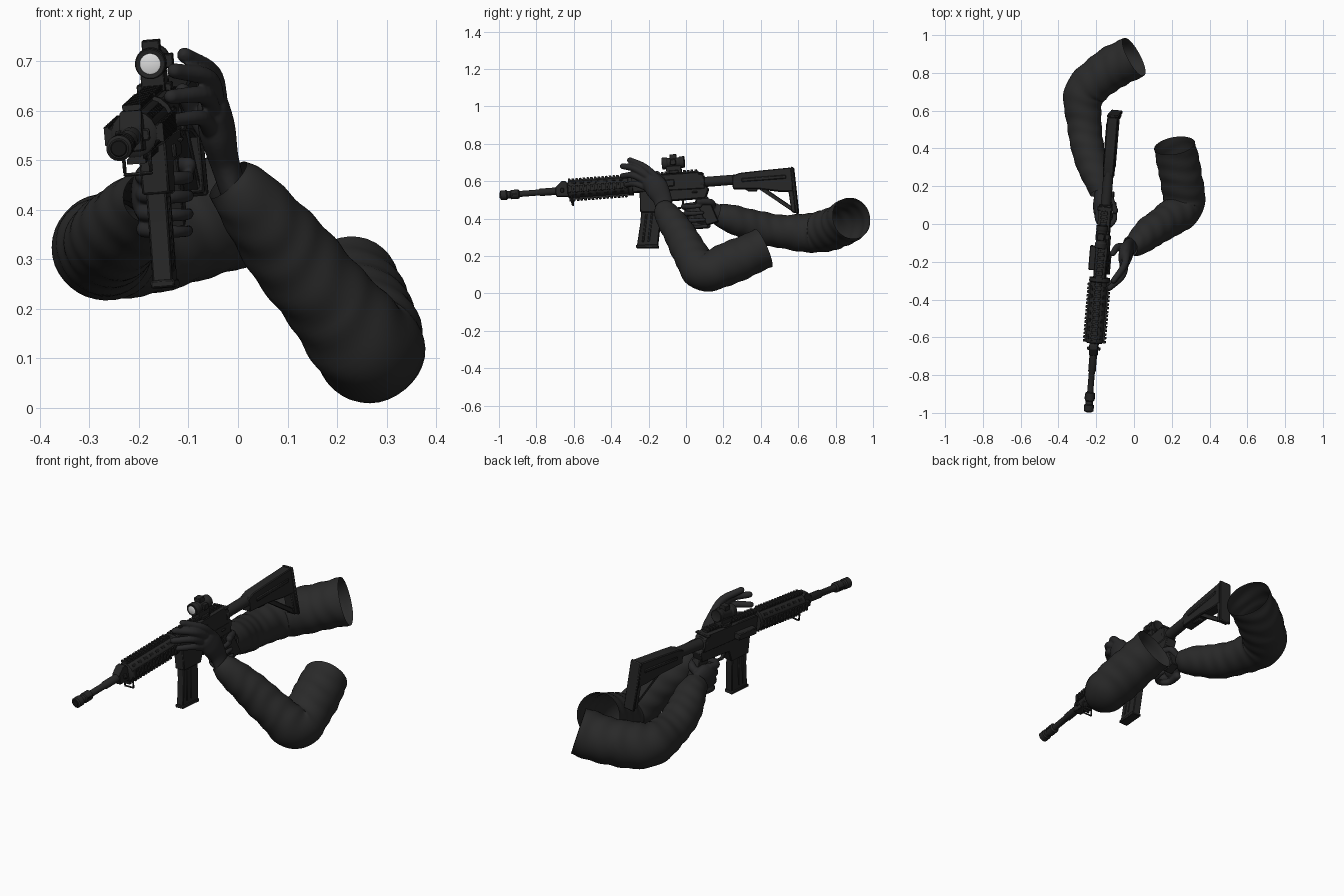
import bpy, bmesh, math
from mathutils import Vector, Matrix

if "Cube" in bpy.data.objects:
    bpy.data.objects.remove(bpy.data.objects["Cube"])

def mat(name, c):
    m = bpy.data.materials.new(name)
    m.diffuse_color = (*c, 1)
    m.use_nodes = True
    m.node_tree.nodes["Principled BSDF"].inputs["Base Color"].default_value = m.diffuse_color
    return m

METAL = mat("gun black", (0.019, 0.019, 0.019))
CLOTH = mat("sleeve charcoal", (0.023, 0.023, 0.023))
GLOVE = mat("glove charcoal", (0.021, 0.021, 0.022))
DARK = mat("vent black", (0.008, 0.008, 0.008))
GLASS = mat("lens pale grey", (0.75, 0.75, 0.75))

# rifle frame: local y runs along the barrel axis, muzzle at -y
Y = Vector((.083, 1, .077)).normalized()
Z = Vector((-.09, -.07, 1))
Z = (Z - Y * Z.dot(Y)).normalized()
GUN = Matrix.Translation((-.158, 0, .6)) @ Matrix((Y.cross(Z), Y, Z)).transposed().to_4x4()

def finish(name, bm, m, world=None, bevel=0):
    bmesh.ops.recalc_face_normals(bm, faces=bm.faces)
    me = bpy.data.meshes.new(name)
    bm.to_mesh(me)
    bm.free()
    me.materials.append(m)
    o = bpy.data.objects.new(name, me)
    bpy.context.collection.objects.link(o)
    if world:
        o.matrix_world = world
    bpy.ops.object.select_all(action='DESELECT')
    o.select_set(True)
    bpy.context.view_layer.objects.active = o
    bpy.ops.object.shade_smooth_by_angle(angle=math.radians(40))
    if bevel:
        b = o.modifiers.new("bevel", 'BEVEL')
        b.width, b.segments, b.limit_method = bevel, 1, 'ANGLE'
    return o

def box(bm, x0, x1, y0, y1, z0, z1):
    s = Matrix.Diagonal((x1 - x0, y1 - y0, z1 - z0, 1))
    c = Matrix.Translation(((x0 + x1) / 2, (y0 + y1) / 2, (z0 + z1) / 2))
    bmesh.ops.create_cube(bm, size=1, matrix=c @ s)

def lathe(bm, prof, x=0, z=0, n=20):
    """Revolve (y, radius) pairs around a line parallel to y."""
    rings = [[bm.verts.new((x + r * math.cos(2 * math.pi * (i + .5) / n), y,
                            z + r * math.sin(2 * math.pi * (i + .5) / n))) for i in range(n)] for y, r in prof]
    skin(bm, rings)
    bm.faces.new(rings[0])
    bm.faces.new(rings[-1])

def skin(bm, rings):
    for a, b in zip(rings, rings[1:]):
        for i in range(len(a)):
            j = (i + 1) % len(a)
            bm.faces.new((a[i], a[j], b[j], b[i]))

def plate(bm, pts, w, x=0):
    """Extrude a (y, z) outline across x."""
    a, b = [[bm.verts.new((x + s * w, y, z)) for y, z in pts] for s in (-1, 1)]
    skin(bm, [a, b])
    bm.faces.new(a)
    bm.faces.new(b)

def tube(bm, pts, n=14, sub=6, flat=1, ref=(0, 0, 1), fold=0, cap=True):
    """Sweep a round section along a smooth path of (x, y, z, radius)."""
    P = [Vector(p) for p in pts]
    P = [P[0] * 2 - P[1]] + P + [P[-1] * 2 - P[-2]]
    S = []
    for k in range(1, len(P) - 2):
        a, b, c, d = P[k - 1:k + 3]
        for i in range(sub + (k == len(P) - 3)):
            t = i / sub
            S.append(.5 * (2 * b + (c - a) * t + (2 * a - 5 * b + 4 * c - d) * t * t
                           + (3 * b - a - 3 * c + d) * t ** 3))
    C = [(s.to_3d(), s.w) for s in S]
    T = [(C[min(i + 1, len(C) - 1)][0] - C[max(i - 1, 0)][0]).normalized() for i in range(len(C))]
    if cap:  # rounded ends
        for end, sg in ((0, -1), (-1, 1)):
            (c, r), t = C[end], T[end]
            for a in (.5, 1.0, 1.4):
                e = (c + t * sg * r * math.sin(a) * flat, r * math.cos(a))
                at = 0 if sg < 0 else len(C)
                C.insert(at, e)
                T.insert(at, t)
    rings, s, prev = [], 0, C[0][0]
    for (c, r), t in zip(C, T):
        s += (c - prev).length
        prev = c
        u = (Vector(ref) - t * t.dot(Vector(ref))).normalized()
        v = t.cross(u)
        ring = []
        for i in range(n):
            a = 2 * math.pi * i / n
            k = r * (1 + fold * (math.sin(s * 75 + 1.6 * math.sin(a * 2)) + .6 * math.sin(s * 31 + a * 2)))
            ring.append(bm.verts.new(c + u * k * flat * math.cos(a) + v * k * math.sin(a)))
        rings.append(ring)
    skin(bm, rings)
    if cap:
        bm.faces.new(rings[0])
        bm.faces.new(rings[-1])

def hand(name, palm, flat, fingers):
    bm = bmesh.new()
    tube(bm, palm, n=20, flat=flat, ref=(1, 0, 0))
    for f in fingers:
        tube(bm, f)
    o = finish(name, bm, GLOVE)
    r = o.modifiers.new("fuse", 'REMESH')
    r.mode, r.voxel_size, r.use_smooth_shade = 'VOXEL', .0045, True
    s = o.modifiers.new("soften", 'SMOOTH')
    s.factor, s.iterations = .5, 4

# ---- rifle: barrel and muzzle
bm = bmesh.new()
lathe(bm, [(-1, .02), (-.995, .026), (-.965, .026), (-.96, .02), (-.945, .02), (-.94, .025), (-.9, .025),
           (-.895, .016), (-.79, .016), (-.785, .02), (-.6, .02)])
finish("barrel", bm, METAL, GUN)
bm = bmesh.new()
lathe(bm, [(-1.001, .017), (-1.003, .015)])
for s in (-1, 1):
    box(bm, s * .0255 - .001, s * .0255 + .001, -.935, -.905, -.006, .006)
finish("muzzle_bore", bm, DARK, GUN)

# gas block, folded sight and sling loop
bm = bmesh.new()
plate(bm, [(-.70, -.03), (-.63, -.035), (-.63, .03), (-.645, .05), (-.665, .05), (-.70, .02)], .022)
box(bm, -.035, .035, -.672, -.655, -.012, .012)
for x0, x1, z0, z1 in ((-.03, -.023, -.08, -.03), (.023, .03, -.08, -.03), (-.03, .03, -.085, -.078)):
    box(bm, x0, x1, -.62, -.61, z0, z1)
finish("gas_block", bm, METAL, GUN, .003)

# handguard with four toothed rails
bm = bmesh.new()
lathe(bm, [(-.635, .04), (-.63, .047), (-.31, .047), (-.305, .055), (-.285, .055)], n=16)
for q in range(4):
    k = bmesh.new()
    box(k, -.015, .015, -.63, -.31, .03, .052)
    for i in range(16):
        box(k, -.019, .019, -.63 + i * .02, -.619 + i * .02, .05, .06)
    k.transform(Matrix.Rotation(q * math.pi / 2, 4, 'Y'))
    me = bpy.data.meshes.new("rail_tmp")
    k.to_mesh(me)
    k.free()
    bm.from_mesh(me)
    bpy.data.meshes.remove(me)
finish("handguard", bm, METAL, GUN)
bm = bmesh.new()
for q in range(4):
    for i in range(7):
        k = bmesh.ops.create_cube(bm, size=1, matrix=Matrix.Rotation((q + .5) * math.pi / 2, 4, 'Y')
                                  @ Matrix.Translation((0, -.6 + i * .043, .0465)) @ Matrix.Diagonal((.014, .024, .003, 1)))
finish("handguard_vents", bm, DARK, GUN)

# receiver, magazine well, rear controls
bm = bmesh.new()
plate(bm, [(-.29, -.04), (-.29, .035), (-.27, .042), (.07, .042), (.1, .02), (.1, -.05)], .032)
plate(bm, [(-.25, -.03), (.1, -.03), (.12, -.05), (.1, -.1), (-.1, -.1), (-.13, -.16), (-.255, -.15)], .028)
box(bm, -.04, .04, .07, .095, .028, .04)       # charging handle
box(bm, -.065, -.03, -.25, -.12, -.035, .0)    # side housing
box(bm, .03, .04, -.17, -.06, -.025, .012)
box(bm, .028, .036, -.12, -.1, -.09, -.06)
box(bm, .028, .038, .03, .06, -.07, -.06)
finish("receiver", bm, METAL, GUN, .004)
bm = bmesh.new()
box(bm, -.015, .015, -.29, .07, .04, .05)
for i in range(18):
    box(bm, -.019, .019, -.29 + i * .02, -.279 + i * .02, .049, .058)
finish("top_rail", bm, METAL, GUN)

# magazine, trigger guard, grip
bm = bmesh.new()
plate(bm, [(-.245, -.1), (-.14, -.1), (-.15, -.2), (-.174, -.335), (-.285, -.325), (-.257, -.2)], .02)
plate(bm, [(-.172, -.33), (-.17, -.347), (-.292, -.337), (-.29, -.322)], .024)
for d in (0, .03):
    plate(bm, [(-.228 + d, -.16), (-.216 + d, -.16), (-.245 + d, -.31), (-.257 + d, -.31)], .0225)
finish("magazine", bm, METAL, GUN, .003)
bm = bmesh.new()
plate(bm, [(-.11, -.09), (-.09, -.145), (.04, -.145), (.06, -.09), (.05, -.09), (.033, -.137), (-.084, -.137), (-.1, -.09)], .01)
plate(bm, [(-.03, -.09), (-.015, -.09), (-.022, -.13), (-.03, -.135)], .005)
plate(bm, [(.04, -.09), (.11, -.09), (.16, -.23), (.095, -.245)], .022)
finish("grip_and_trigger", bm, METAL, GUN, .003)

# buffer tube and stock
bm = bmesh.new()
lathe(bm, [(.08, .036), (.1, .036), (.102, .027), (.5, .027)], z=-.012)
finish("buffer_tube", bm, METAL, GUN)
bm = bmesh.new()
plate(bm, [(.25, .006), (.29, .02), (.4, .024), (.57, .028), (.572, -.1), (.5, -.095), (.4, -.075), (.25, -.062)], .028)
plate(bm, [(.545, -.08), (.572, -.08), (.578, -.215), (.555, -.21)], .026)
plate(bm, [(.385, -.07), (.42, -.07), (.565, -.185), (.565, -.212)], .018)
plate(bm, [(.30, -.06), (.38, -.07), (.375, -.085), (.33, -.08)], .014)
for s in (-1, 1):
    box(bm, s * .03 - .004, s * .03 + .004, .3, .54, -.03, -.01)
finish("stock", bm, METAL, GUN, .004)
bm = bmesh.new()
plate(bm, [(.569, .032), (.582, .03), (.592, -.218), (.576, -.22)], .031)
finish("butt_pad", bm, METAL, GUN, .004)

# optic
bm = bmesh.new()
lathe(bm, [(-.118, .02), (-.122, .031), (-.095, .032), (-.09, .027), (-.03, .027), (-.025, .031), (0, .031), (-.004, .02)], z=.104, n=24)
box(bm, -.024, .024, -.1, -.02, .045, .085)
box(bm, -.018, .018, -.078, -.042, .12, .148)
box(bm, .02, .042, -.075, -.045, .09, .118)
box(bm, -.035, .035, -.085, -.035, .044, .06)
finish("optic_body", bm, METAL, GUN, .002)
bm = bmesh.new()
lathe(bm, [(-.121, .021), (-.1225, .018)], z=.104, n=24)
finish("optic_lens", bm, GLASS, GUN)

# ---- sleeves, open at the shoulder
bm = bmesh.new()
tube(bm, [(-.02, -.118, .46, .05), (.02, -.10, .42, .068), (.09, -.04, .33, .085), (.18, .02, .22, .093),
          (.262, .095, .12, .107), (.25, .24, .165, .113), (.215, .415, .243, .11)],
     n=36, sub=12, fold=.02, cap=False)
finish("left_sleeve", bm, CLOTH)
bm = bmesh.new()
tube(bm, [(-.178, .165, .425, .055), (-.195, .24, .4, .075), (-.24, .38, .355, .087), (-.262, .52, .33, .09),
          (-.262, .69, .325, .108), (-.14, .81, .355, .113), (.0, .885, .402, .115)],
     n=36, sub=12, fold=.02, cap=False)
finish("right_sleeve", bm, CLOTH)

# ---- gloved hands
F = lambda r, *p: [(*q, r * (1 - .12 * i)) for i, q in enumerate(p)]
hand("left_hand",
     [(-.01, -.115, .44, .046), (-.028, -.125, .5, .05), (-.042, -.155, .56, .062), (-.05, -.185, .605, .055)], .6,
     [F(.021, (-.04, -.15, .61), (-.052, -.22, .675), (-.108, -.30, .712)),
      F(.021, (-.045, -.18, .61), (-.06, -.27, .665), (-.128, -.338, .68)),
      F(.020, (-.05, -.195, .59), (-.068, -.28, .63), (-.135, -.34, .628)),
      F(.018, (-.055, -.2, .56), (-.075, -.27, .585), (-.132, -.32, .58)),
      F(.021, (-.045, -.125, .53), (-.085, -.12, .59), (-.112, -.155, .64))])
hand("right_hand",
     [(-.178, .2, .415, .045), (-.178, .16, .43, .05), (-.178, .11, .435, .062), (-.18, .07, .425, .058)], .62,
     [F(.021 - .001 * i, (-.185, .08 + d, z), (-.187, .02 + d, z - .005), (-.145, -.012 + d, z - .008),
        (-.105, .02 + d, z - .008), (-.1, .075 + d, z - .004))
      for i, (z, d) in enumerate(((.472, 0), (.435, .012), (.398, .022), (.364, .035)))]
     + [F(.022, (-.17, .13, .45), (-.13, .135, .485), (-.1, .07, .49))])
